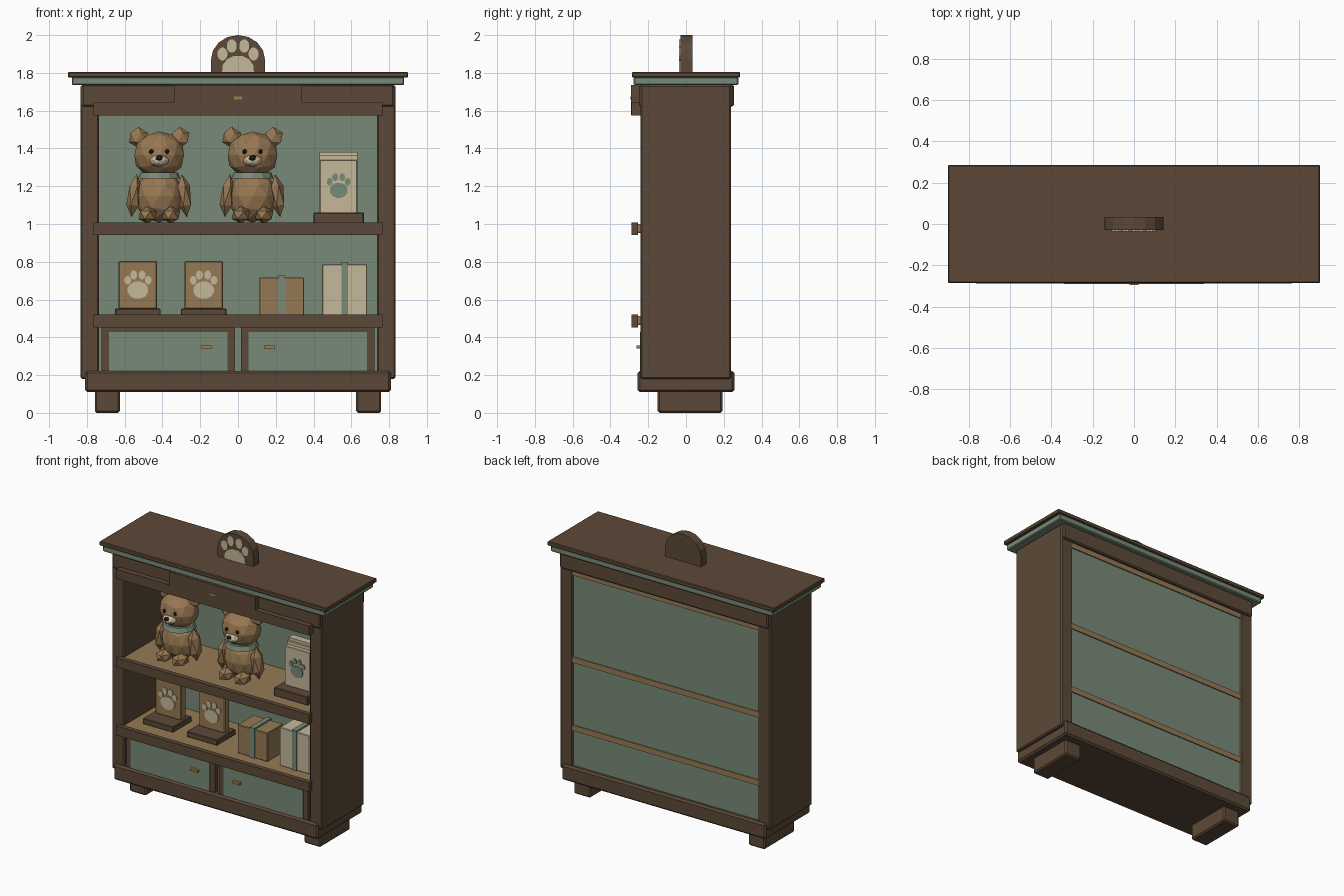
import bpy, bmesh, math
from mathutils import Matrix, Vector

if "Cube" in bpy.data.objects:
    bpy.data.objects.remove(bpy.data.objects["Cube"])


def material(name, r, g, b):
    m = bpy.data.materials.new(name)
    lin = [((c / 255 + 0.055) / 1.055) ** 2.4 for c in (r, g, b)]
    m.diffuse_color = (*lin, 1)
    m.use_nodes = True
    m.node_tree.nodes["Principled BSDF"].inputs["Base Color"].default_value = m.diffuse_color
    return m


BROWN = material("dark wood", 92, 73, 56)
GREEN = material("sage green", 121, 138, 120)
CREAM = material("cream", 197, 184, 154)
TAN = material("light wood", 149, 122, 84)
FUR = material("bear fur", 152, 120, 82)
DARK = material("dark eyes", 46, 36, 30)
BRASS = material("brass", 165, 128, 68)


def finish(name, bm, mat, bevel=0):
    bmesh.ops.recalc_face_normals(bm, faces=bm.faces)
    me = bpy.data.meshes.new(name)
    bm.to_mesh(me)
    bm.free()
    me.materials.append(mat)
    ob = bpy.data.objects.new(name, me)
    bpy.context.collection.objects.link(ob)
    if bevel:
        mod = ob.modifiers.new("bevel", 'BEVEL')
        mod.width, mod.segments = bevel, 1
    return ob


def box(name, x, y, z, mat, bevel=0):
    """Box from (min, max) pairs."""
    bm = bmesh.new()
    size = [b - a for a, b in (x, y, z)]
    mid = Vector([(a + b) / 2 for a, b in (x, y, z)])
    bmesh.ops.create_cube(bm, size=1, matrix=Matrix.Translation(mid) @ Matrix.Diagonal((*size, 1)))
    return finish(name, bm, mat, bevel)


def prism(name, pts, y0, y1, mat):
    """Front (x, z) outline extruded from y0 to y1."""
    bm = bmesh.new()
    f = bm.faces.new([bm.verts.new((x, y0, z)) for x, z in pts])
    ext = bmesh.ops.extrude_face_region(bm, geom=[f])["geom"]
    bmesh.ops.translate(bm, vec=(0, y1 - y0, 0), verts=[v for v in ext if isinstance(v, bmesh.types.BMVert)])
    return finish(name, bm, mat)


def ball(name, c, r, mat, sub=2, tilt=0):
    bm = bmesh.new()
    m = Matrix.Translation(c) @ Matrix.Rotation(tilt, 4, 'Y') @ Matrix.Diagonal((*r, 1))
    bmesh.ops.create_icosphere(bm, subdivisions=sub, radius=1, matrix=m)
    return finish(name, bm, mat)


def paw(name, x, y, z, s, mat, floor=0):
    """Pad and four toes as thin plates in front of y."""
    shapes = [("pad", 0, 0, .056, .047)]
    for sx in (-1, 1):
        shapes += [("toe", sx * .022, .08, .018, .024), ("toe", sx * .055, .052, .018, .023)]
    for part, dx, dz, rx, rz in shapes:
        pts = []
        for i in range(12):
            a = (i + .5) * math.tau / 12
            px, pz = x + s * (dx + rx * math.cos(a)), z + s * (dz + rz * math.sin(a))
            if pz >= floor:
                pts.append((px, pz))
        if floor and part == "pad":
            pts += [(x - s * rx, floor), (x + s * rx, floor)]
        prism(f"{name}_{part}", pts, y - .007, y + .001, mat)


# Carcass: sides, back, base, feet
for s, side in ((-1, "left"), (1, "right")):
    box(side + "_side", sorted((s * .735, s * .833)), (-.24, .238), (.18, 1.735), BROWN, .008)
    box(side + "_foot", sorted((s * .625, s * .758)), (-.15, .192), (0, .12), BROWN, .01)
box("back_panel", (-.74, .74), (.205, .226), (.2, 1.64), GREEN)
box("base_plinth", (-.81, .81), (-.256, .256), (.11, .222), BROWN, .012)

# Header, cornice and top slab
box("header", (-.825, .825), (-.25, .254), (1.622, 1.738), BROWN, .008)
box("cornice", (-.88, .88), (-.277, .277), (1.735, 1.778), GREEN, .006)
box("top_slab", (-.9, .9), (-.286, .286), (1.775, 1.805), BROWN, .005)
box("ceiling_board", (-.74, .74), (-.25, .234), (1.585, 1.625), TAN)
box("top_rail", (-.765, .765), (-.288, -.24), (1.575, 1.643), BROWN)
box("header_plate", (-.338, .338), (-.291, -.25), (1.578, 1.737), BROWN)
box("brass_plate", (-.022, .022), (-.294, -.29), (1.66, 1.675), BRASS)

# Shelves with front rails
for name, top in (("upper", 1.008), ("lower", .52)):
    box(name + "_shelf", (-.74, .74), (-.255, .234), (top - .048, top - .008), TAN)
    box(name + "_shelf_rail", (-.765, .765), (-.288, -.254), (top - .067, top), BROWN)
    box(name + "_shelf_neck", (-.735, .735), (-.256, -.235), (top - .056, top - .012), BROWN)

# Drawer fronts
for s, side in ((-1, "left"), (1, "right")):
    box(side + "_drawer_frame", sorted((s * .017, s * .722)), (-.237, -.2), (.2, .455), BROWN)
    box(side + "_drawer_panel", sorted((s * .056, s * .684)), (-.243, -.236), (.215, .427), GREEN)
    box(side + "_drawer_handle", sorted((s * .138, s * .197)), (-.262, -.242), (.34, .356), BRASS)

# Arched crest with paw
arch = [(-.143, 1.8)]
arch += [(-.143 * math.cos(i * math.pi / 8), 1.87 + .13 * math.sin(i * math.pi / 8)) for i in range(9)]
arch += [(.143, 1.8)]
prism("crest", arch, -.029, .034, BROWN)
paw("crest_paw", 0, -.029, 1.822, 1.5, CREAM, 1.805)


# Toy bears
def toy_bear(name, x, y):
    def part(n, c, r, mat, sub=2, tilt=0):
        ball(f"{name}_{n}", (x + c[0], y + c[1], c[2]), r, mat, sub, tilt)
    part("body", (0, 0, 1.148), (.13, .11, .14), FUR)
    part("head", (0, -.01, 1.365), (.138, .122, .125), FUR)
    part("muzzle", (0, -.115, 1.335), (.052, .045, .032), CREAM)
    part("nose", (0, -.155, 1.35), (.021, .015, .016), DARK, 1)
    for s in (-1, 1):
        part("ear", (s * .11, 0, 1.458), (.056, .035, .056), FUR, 1)
        part("arm", (s * .133, -.02, 1.15), (.04, .055, .115), FUR, 1, s * -.12)
        part("foot", (s * .062, -.085, 1.048), (.054, .075, .046), FUR, 1)
        part("eye", (s * .042, -.118, 1.383), (.014, .012, .014), DARK, 1)
    bm = bmesh.new()
    bmesh.ops.create_cone(bm, cap_ends=True, segments=12, radius1=.112, radius2=.1, depth=.032,
                          matrix=Matrix.Translation((x, y - .005, 1.256)))
    finish(name + "_scarf", bm, GREEN)


toy_bear("left_bear", -.417, -.06)
toy_bear("middle_bear", .077, -.06)

# Treat bag on a stand
box("bag_stand", (.4, .667), (-.165, .09), (1.0, 1.06), BROWN, .004)
box("treat_bag", (.432, .632), (-.09, .05), (1.058, 1.34), CREAM, .004)
box("bag_fold", (.432, .632), (-.06, .02), (1.338, 1.363), CREAM)
box("bag_top", (.432, .632), (-.045, .005), (1.36, 1.382), CREAM)
paw("bag_paw", .533, -.09, 1.178, .87, GREEN)

# Paw plaques on stands
for i, x in enumerate((-.53, -.182)):
    box(f"plaque_stand_{i + 1}", (x - .121, x + .121), (-.15, .06), (.512, .552), BROWN, .004)
    box(f"plaque_{i + 1}", (x - .102, x + .102), (-.035, .02), (.55, .803), TAN, .005)
    paw(f"plaque_paw_{i + 1}", x, -.035, .65, 1, CREAM)

# Gift boxes with ribbons
for name, x0, x1, top, mat in (("small_gift", .113, .35, .717, TAN), ("tall_gift", .446, .684, .787, CREAM)):
    box(name, (x0, x1), (-.165, .015), (.512, top), mat, .004)
    mid = (x0 + x1) / 2
    box(name + "_ribbon", (mid - .018, mid + .018), (-.172, .022), (.512, top + .011), GREEN)
